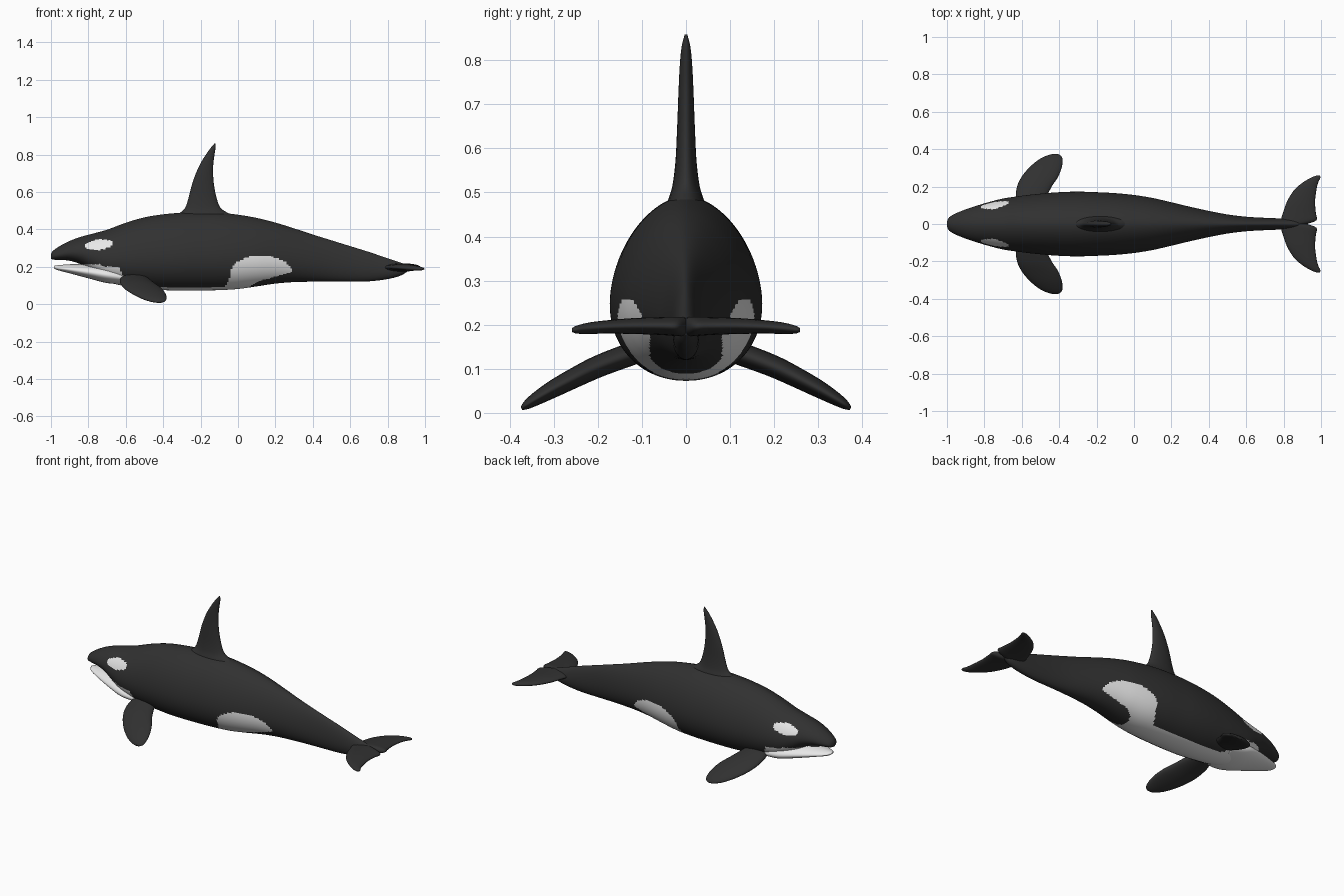
import bpy, bmesh, math
from mathutils import Vector

if "Cube" in bpy.data.objects:
    bpy.data.objects.remove(bpy.data.objects["Cube"])


def material(name, v):
    m = bpy.data.materials.new(name)
    m.diffuse_color = (v, v, v, 1)
    m.use_nodes = True
    m.node_tree.nodes["Principled BSDF"].inputs["Base Color"].default_value = m.diffuse_color
    return m


BLACK = material("black skin", 0.03)
WHITE = material("white skin", 0.8)


def smooth_rows(rows, steps):
    """Catmull-Rom interpolation through rows of numbers."""
    out = []
    for i in range(len(rows) - 1):
        a, b = rows[max(i - 1, 0)], rows[i]
        c, d = rows[i + 1], rows[min(i + 2, len(rows) - 1)]
        for k in range(steps):
            t = k / steps
            out.append([q + 0.5 * t * ((r - p) + t * ((2 * p - 5 * q + 4 * r - s)
                        + t * (3 * (q - r) + s - p)))
                        for p, q, r, s in zip(a, b, c, d)])
    out.append(list(rows[-1]))
    return out


def loft(name, rings, rule=None):
    """Skin a list of closed rings, cap the ends and colour faces by rule."""
    bm = bmesh.new()
    vs = [[bm.verts.new(p) for p in ring] for ring in rings]
    n = len(vs[0])
    for a, b in zip(vs, vs[1:]):
        for i in range(n):
            j = (i + 1) % n
            bm.faces.new((a[i], a[j], b[j], b[i]))
    bm.faces.new(vs[0])
    bm.faces.new(vs[-1])
    bmesh.ops.recalc_face_normals(bm, faces=bm.faces)
    for f in bm.faces:
        f.smooth = True
        if rule and rule(f.calc_center_median()):
            f.material_index = 1
    me = bpy.data.meshes.new(name)
    bm.to_mesh(me)
    bm.free()
    me.materials.append(BLACK)
    me.materials.append(WHITE)
    ob = bpy.data.objects.new(name, me)
    bpy.context.collection.objects.link(ob)
    return ob


def power(v, e):
    return math.copysign(abs(v) ** e, v)


def body_ring(x, top, bot, w, n=112):
    """Pear-like section: narrower above, fuller below."""
    mid = bot + 0.42 * (top - bot)
    pts = []
    for i in range(n):
        a = 2 * math.pi * i / n
        c, s = math.cos(a), math.sin(a)
        e = 1.1 if s > 0 else 0.95
        h = top - mid if s > 0 else mid - bot
        pts.append((x, w * power(c, e), mid + h * power(s, e)))
    return pts


def low_edge(x):
    """Lower edge of the flank patch."""
    pts = [(0.04, 0.06), (0.07, 0.10), (0.12, 0.125), (0.2, 0.147), (0.3, 0.175)]
    for (a, za), (b, zb) in zip(pts, pts[1:]):
        if a <= x <= b:
            return za + (zb - za) * (x - a) / (b - a)
    return 0.0


def is_white(p):
    x, y, z = p.x, abs(p.y), p.z
    # eye patch, slightly tilted
    u, v = x + 0.745, z - 0.317 - 0.10 * (x + 0.745)
    if (u / 0.074) ** 2 + (v / 0.028) ** 2 < 1:
        return True
    # chin and throat
    if x < -0.8 and z < 0.213:
        return True
    if -0.8 <= x < -0.66 and z < 0.213 - 0.6 * max(0, x + 0.74) ** 1.0:
        return True
    # belly strip
    if x < 0.06 and z < 0.2 and y < 0.075 + 0.9 * max(0, -0.56 - x):
        return True
    # flank patch
    if -0.08 < x < 0.29 and z > low_edge(x):
        if z < 0.17 and x < 0.12:
            return x > -0.045 - 0.5 * max(0, 0.14 - z)
        return ((x - 0.125) / 0.165) ** 2 + ((z - 0.165) / 0.095) ** 2 < 1
    return False


# body: x, top, bottom, half width
body = [(-1.0, .268, .243, .012), (-.988, .286, .238, .036), (-.95, .312, .236, .058),
        (-.9, .338, .232, .078), (-.84, .36, .212, .098), (-.78, .376, .17, .116),
        (-.7, .398, .122, .136), (-.6, .435, .095, .151), (-.5, .464, .083, .162),
        (-.4, .48, .075, .17), (-.3, .489, .073, .173), (-.2, .492, .073, .170),
        (-.1, .489, .075, .165), (0, .478, .081, .155), (.1, .461, .095, .139),
        (.2, .436, .11, .116), (.3, .405, .118, .092), (.4, .372, .12, .07),
        (.5, .341, .12, .051), (.6, .31, .12, .039), (.7, .279, .122, .033),
        (.8, .245, .134, .029), (.87, .222, .153, .024), (.91, .205, .178, .010)]
loft("body", [body_ring(*r) for r in smooth_rows(body, 10)], is_white)

# lower jaw, sunk into the throat
jaw = [(-.985, .204, .192, .012), (-.965, .208, .182, .036), (-.9, .213, .165, .068),
       (-.8, .217, .138, .106), (-.7, .215, .113, .132), (-.6, .19, .105, .12)]
loft("lower_jaw", [body_ring(*r) for r in smooth_rows(jaw, 12)], is_white)


def fin_ring(centre, chord, half_chord, normal, half_thick, n=28):
    c, d, m = Vector(centre), Vector(chord), Vector(normal)
    return [c + d * half_chord * math.cos(2 * math.pi * i / n)
            + m * half_thick * math.sin(2 * math.pi * i / n) for i in range(n)]


# dorsal fin: height, leading x, trailing x, half thickness
dorsal = [(.455, -.36, .0, .05), (.485, -.315, -.05, .04), (.515, -.283, -.093, .031),
          (.57, -.264, -.115, .024), (.65, -.243, -.130, .020), (.73, -.212, -.133, .017),
          (.79, -.178, -.127, .014), (.83, -.150, -.121, .010), (.858, -.127, -.121, .003)]
loft("dorsal_fin", [fin_ring(((a + b) / 2, 0, z), (1, 0, 0), (b - a) / 2, (0, 1, 0), t)
                    for z, a, b, t in smooth_rows(dorsal, 5)])

# paired fins: distance out, leading x, trailing x, height, half thickness
flipper = [(.09, -.62, -.49, .145, .026), (.14, -.632, -.47, .128, .026),
           (.2, -.625, -.44, .105, .025), (.25, -.602, -.407, .081, .023),
           (.3, -.562, -.387, .055, .020), (.34, -.515, -.382, .032, .015),
           (.362, -.475, -.388, .018, .010), (.373, -.44, -.405, .010, .004)]
fluke = [(0, .79, .925, .195, .022), (.02, .785, .975, .196, .022),
         (.06, .797, .972, .197, .020), (.12, .818, .968, .197, .018),
         (.18, .855, .975, .195, .015), (.22, .9, .984, .192, .013),
         (.248, .947, .997, .189, .009), (.259, .975, .993, .188, .004)]
for side, s in (("left", -1), ("right", 1)):
    for name, rows, tilt in (("flipper", flipper, .43), ("tail_fluke", fluke, 0)):
        up = (0, s * tilt, math.sqrt(1 - tilt * tilt))
        loft(f"{side}_{name}",
             [fin_ring(((a + b) / 2, s * y, z), (1, 0, 0), (b - a) / 2, up, t)
              for y, a, b, z, t in smooth_rows(rows, 5)])
